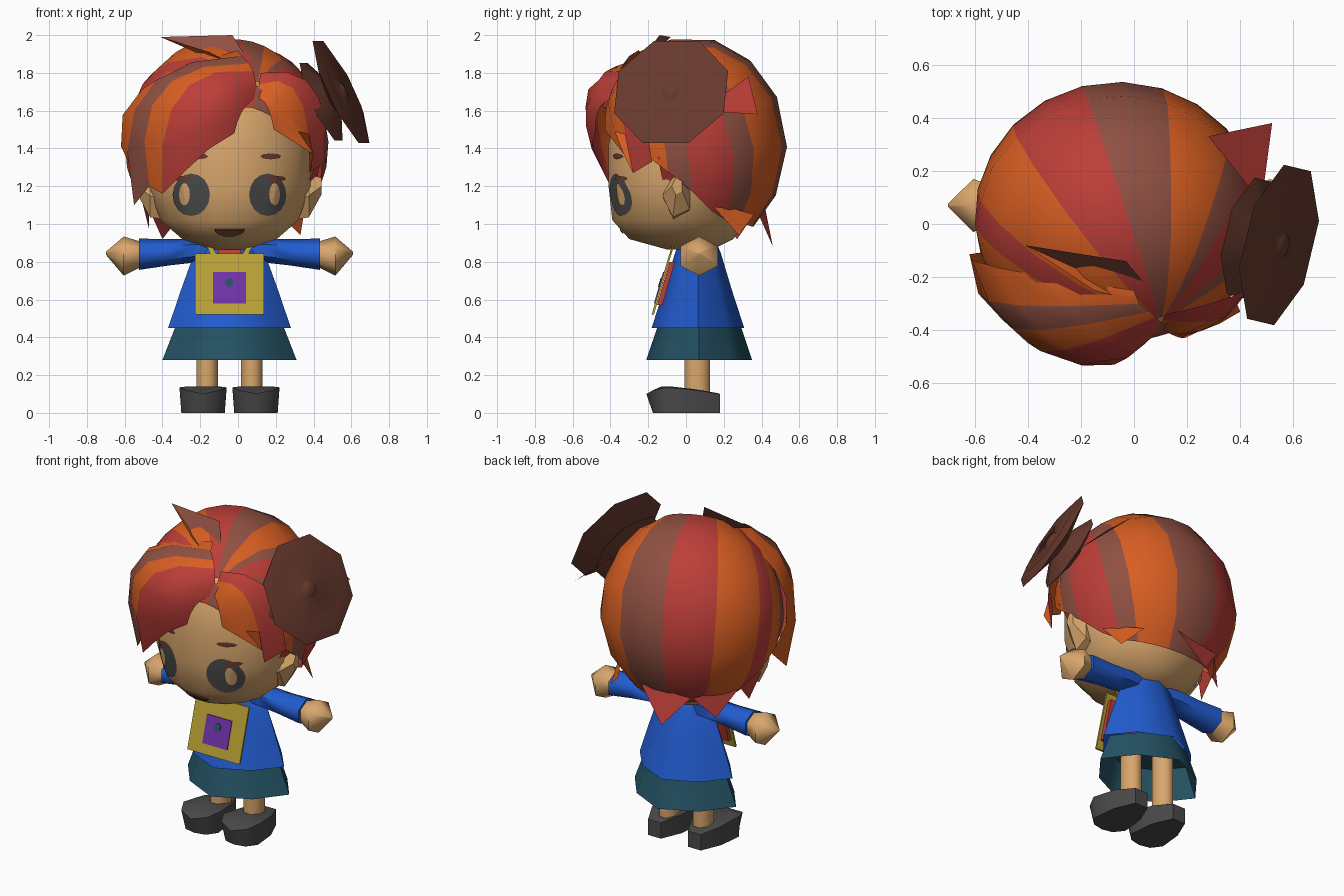
import bpy, bmesh, math
from mathutils import Vector
from mathutils.bvhtree import BVHTree

if "Cube" in bpy.data.objects:
    bpy.data.objects.remove(bpy.data.objects["Cube"])

CX = -0.045                      # body centre line
HEAD = Vector((-0.06, 0.03, 1.40))


def material(name, rgb):
    m = bpy.data.materials.new(name)
    lin = [((c / 255 + 0.055) / 1.055) ** 2.4 for c in rgb]
    m.diffuse_color = (*lin, 1)
    m.use_nodes = True
    m.node_tree.nodes["Principled BSDF"].inputs["Base Color"].default_value = m.diffuse_color
    return m


SKIN = material("skin", (216, 166, 108))
RED = material("hair red", (188, 62, 56))
ORANGE = material("hair orange", (216, 94, 34))
BROWN = material("hair brown", (144, 80, 66))
DARK = material("dark brown", (104, 58, 46))
BLUE = material("shirt blue", (34, 92, 208))
TEAL = material("skirt teal", (36, 82, 100))
GREY = material("charcoal", (74, 74, 74))
YELLOW = material("bag yellow", (184, 160, 52))
PURPLE = material("purple", (112, 50, 168))


def build(name, verts, faces, mats, idx=None, smooth=40, outward=None):
    """Mesh object; open sheets are turned to face away from 'outward'."""
    bm = bmesh.new()
    vs = [bm.verts.new(v) for v in verts]
    for i, f in enumerate(faces):
        bm.faces.new([vs[j] for j in f]).material_index = idx[i] if idx else 0
    bm.normal_update()
    if outward is None:
        bmesh.ops.recalc_face_normals(bm, faces=bm.faces)
    else:
        for f in bm.faces:
            if f.normal.dot(f.calc_center_median() - outward) < 0:
                f.normal_flip()
    me = bpy.data.meshes.new(name)
    bm.to_mesh(me)
    bm.free()
    for m in mats:
        me.materials.append(m)
    ob = bpy.data.objects.new(name, me)
    bpy.context.collection.objects.link(ob)
    if smooth:
        bpy.ops.object.select_all(action="DESELECT")
        ob.select_set(True)
        bpy.context.view_layer.objects.active = ob
        bpy.ops.object.shade_smooth_by_angle(angle=math.radians(smooth))
    return ob


def loft(name, rings, mat, caps=(True, True), smooth=40):
    n = len(rings[0])
    verts = [v for r in rings for v in r]
    faces = [(i * n + j, i * n + (j + 1) % n, (i + 1) * n + (j + 1) % n, (i + 1) * n + j)
             for i in range(len(rings) - 1) for j in range(n)]
    if caps[0]:
        faces.append(tuple(range(n)))
    if caps[1]:
        faces.append(tuple(range(len(verts) - n, len(verts))))
    return build(name, verts, faces, [mat], smooth=smooth)


def ring(n, c, ra, rb, u=(1, 0, 0), v=(0, 1, 0)):
    """Polygon ring with flat sides whose half widths are ra and rb."""
    k = 1 / math.cos(math.pi / n)
    c, u, v = Vector(c), Vector(u), Vector(v)
    return [c + u * (ra * k * math.cos(a)) + v * (rb * k * math.sin(a))
            for a in (math.tau * (i + 0.5) / n for i in range(n))]


# Head: rows of height, half width, front and back depth
rows = [(0.865, 0.09, -0.10, 0.14), (0.92, 0.25, -0.30, 0.25), (1.02, 0.365, -0.39, 0.32),
        (1.2, 0.43, -0.41, 0.37), (1.42, 0.43, -0.41, 0.38), (1.62, 0.36, -0.37, 0.34),
        (1.8, 0.2, -0.22, 0.24)]
head = loft("head", [ring(16, (CX, (f + b) / 2, z), w, (b - f) / 2) for z, w, f, b in rows], SKIN, smooth=50)
tree = BVHTree.FromPolygons([v.co for v in head.data.vertices], [p.vertices[:] for p in head.data.polygons])


def face_patch(name, outline, mat, off):
    """Thin painted patch laid on the face; outline is a list of (x, z)."""
    n = len(outline)
    mx, mz = sum(p[0] for p in outline) / n, sum(p[1] for p in outline) / n
    verts = []
    for t in (0.02, 0.35, 0.7, 1):
        for x, z in outline:
            hit, nor, _, _ = tree.ray_cast(Vector((mx + (x - mx) * t, -2, mz + (z - mz) * t)), Vector((0, 1, 0)))
            verts.append(hit + nor * off)
    faces = [(i * n + j, i * n + (j + 1) % n, (i + 1) * n + (j + 1) % n, (i + 1) * n + j)
             for i in range(3) for j in range(n)] + [tuple(range(n))]
    build(name, verts, faces, [mat], smooth=50, outward=HEAD)


def oval(x, z, rx, rz, n=16):
    return [(x + rx * math.cos(math.tau * i / n), z + rz * math.sin(math.tau * i / n)) for i in range(n)]


# Face details, ears
for s, side, brow in ((-1, "left", 0.165), (1, "right", 0.215)):
    ex = CX + s * 0.2
    face_patch(side + "_eye", oval(ex, 1.155, 0.098, 0.112), GREY, 0.005)
    face_patch(side + "_lash", oval(ex + s * 0.045, 1.24, 0.05, 0.014, 8), DARK, 0.008)
    face_patch(side + "_eye_light", oval(ex + s * 0.034, 1.158, 0.027, 0.058), SKIN, 0.009)
    face_patch(side + "_brow", oval(CX + s * brow, 1.358, 0.055, 0.016, 8), DARK, 0.006)
    loft(side + "_ear", [ring(5, (CX + s * x, -0.045, z), r, r * 1.5, (0, 1, 0), (0, 0, 1))
                         for x, z, r in ((0.34, 1.12, 0.055), (0.42, 1.15, 0.065), (0.487, 1.2, 0.025))],
         SKIN, smooth=30)
face_patch("mouth", [(CX - 0.08 * math.cos(math.pi * i / 8), 0.978 - 0.042 * math.sin(math.pi * i / 8))
                     for i in range(9)], DARK, 0.006)

# Hair cap: striped shell sweeping from the parting over to the hairline
RAD = Vector((0.54, 0.505, 0.57))
CEN = Vector((-0.06, 0.03, 1.42))
PART = Vector((0.29, -0.76, 0.53)).normalized()
LINE = [(-0.6, 1.72), (-0.42, 1.62), (-0.3, 1.45), (0.0, 1.2), (0.2, 1.03), (0.6, 0.97)]


def hairline(y):
    for (a, za), (b, zb) in zip(LINE, LINE[1:]):
        if y <= b:
            return za + (zb - za) * (y - a) / (b - a)
    return LINE[-1][1]


SEG, ROW = 24, 8
STRIPES = "rrboobbrrooroborbrrbooob"
verts, faces, idx = [], [], []
for i in range(SEG):
    c, s = math.cos(math.tau * i / SEG), math.sin(math.tau * i / SEG)
    rz = (hairline(CEN.y + 0.47 * s) - CEN.z) / RAD.z
    k = math.sqrt(max(0.1, 1 - rz * rz))
    end = Vector((c * k, s * k, rz))
    mid = Vector((c * 0.8, s * 0.8, 0.62 + 0.4 * s))
    for j in range(ROW + 1):
        t = max(j / ROW, 0.02)
        d = (PART * (1 - t) ** 2 + mid * 2 * t * (1 - t) + end * t * t).normalized()
        verts.append(CEN + Vector((d.x * RAD.x, d.y * RAD.y, d.z * RAD.z)))
for i in range(SEG):
    a, b = i * (ROW + 1), (i + 1) % SEG * (ROW + 1)
    for j in range(ROW):
        faces.append((a + j, b + j, b + j + 1, a + j + 1))
        idx.append("rob".index(STRIPES[i]))
build("hair_cap", verts, faces, [RED, ORANGE, BROWN], idx, 35, CEN)


def fringe(name, locks, colours):
    """Fan of striped locks; each lock edge is root, bend and tip."""
    vs, fs, ix, n = [], [], [], 6
    for r, m, e in locks:
        r, m, e = Vector(r), Vector(m), Vector(e)
        ctrl = m * 2 - (r + e) / 2
        for j in range(n):
            t = j / (n - 1)
            vs.append(r * (1 - t) ** 2 + ctrl * 2 * t * (1 - t) + e * t * t)
    for i, col in enumerate(colours):
        for j in range(n - 1):
            fs.append((i * n + j, (i + 1) * n + j, (i + 1) * n + j + 1, i * n + j + 1))
            ix.append("rob".index(col))
    build(name, vs, fs, [RED, ORANGE, BROWN], ix, 35, HEAD + Vector((0, 0.1, 0)))


fringe("left_fringe", [
    ((0.10, -0.39, 1.66), (0.03, -0.46, 1.61), (-0.02, -0.48, 1.48)),
    ((0.10, -0.37, 1.72), (-0.05, -0.52, 1.64), (-0.15, -0.50, 1.40)),
    ((0.09, -0.36, 1.77), (-0.16, -0.53, 1.67), (-0.28, -0.44, 1.28)),
    ((0.08, -0.35, 1.81), (-0.31, -0.48, 1.68), (-0.40, -0.38, 1.16)),
    ((0.06, -0.33, 1.85), (-0.41, -0.40, 1.70), (-0.47, -0.30, 1.20)),
    ((0.02, -0.30, 1.89), (-0.50, -0.30, 1.69), (-0.55, -0.22, 1.10)),
    ((0.00, -0.25, 1.92), (-0.57, -0.15, 1.65), (-0.53, -0.10, 1.22))], "rrrobo")
fringe("right_fringe", [
    ((0.10, -0.39, 1.66), (0.15, -0.42, 1.63), (0.19, -0.43, 1.50)),
    ((0.11, -0.37, 1.70), (0.22, -0.41, 1.62), (0.40, -0.33, 1.37)),
    ((0.11, -0.36, 1.74), (0.32, -0.36, 1.68), (0.38, -0.28, 1.27)),
    ((0.12, -0.34, 1.80), (0.40, -0.26, 1.72), (0.46, -0.18, 1.33))], "oor")


def flap(name, pts, mat):
    build(name, pts, [tuple(range(len(pts)))], [mat], smooth=0, outward=HEAD)


# Loose locks: crown blade, side tuft and nape points
flap("crown_lock", [(-0.41, -0.08, 1.99), (-0.03, -0.14, 2.0), (0.12, -0.32, 1.76)], BROWN)
flap("crown_lock_side", [(-0.41, -0.08, 1.99), (0.12, -0.32, 1.76), (-0.15, -0.25, 1.91)], ORANGE)
flap("side_tuft", [(0.28, 0.33, 1.78), (0.52, 0.38, 1.58), (0.48, 0.08, 1.60)], RED)
for name, a, b, tip, mat in (
        ("nape_lock", (-0.30, 0.38, 1.06), (0.02, 0.42, 1.08), (-0.15, 0.46, 0.88), RED),
        ("left_nape_lock", (-0.48, 0.12, 1.10), (-0.30, 0.36, 1.05), (-0.40, 0.27, 0.92), RED),
        ("left_side_lock", (-0.54, -0.08, 1.25), (-0.47, 0.15, 1.10), (-0.47, 0.04, 0.97), RED),
        ("right_nape_lock", (0.36, 0.12, 1.12), (0.22, 0.36, 1.05), (0.33, 0.28, 0.94), ORANGE),
        ("right_side_lock", (0.44, -0.15, 1.36), (0.41, 0.05, 1.18), (0.36, -0.12, 1.21), RED)):
    flap(name, [a, b, tip], mat)

# Side bun: eight-sided spool tilted up and forward
axis = Vector((0.88, -0.21, 0.42)).normalized()
bu = axis.cross(Vector((0, 0, 1))).normalized()
bv = bu.cross(axis)
bun_c = Vector((0.55, -0.08, 1.70))
bun = [(-0.17, 0.06), (-0.125, 0.225), (-0.06, 0.10), (-0.005, 0.298), (0.018, 0.215),
       (0.004, 0.055), (0.018, 0.04), (0.024, 0.01)]
loft("hair_bun", [ring(8, bun_c + axis * t, r, r, bu, bv) for t, r in bun], DARK, smooth=50)


def garment(z, a, b, cy):
    """Eight-point hem: full reach on the axes, pulled in on the diagonals."""
    return [Vector((CX + a * p, cy + b * q, z)) for p, q in
            ((1, 0), (0.62, 0.62), (0, 1), (-0.62, 0.62), (-1, 0), (-0.62, -0.62), (0, -1), (0.62, -0.62))]


# Neck, shirt and skirt
loft("neck", [ring(8, (CX, 0.05, z), 0.07, 0.06) for z in (0.8, 0.98)], SKIN)
loft("collar", [ring(8, (CX, 0.05, z), r, r) for z, r in ((0.88, 0.105), (0.915, 0.085))], RED)
loft("shirt", [garment(z, a, b, 0.063) for z, a, b in
               ((0.45, 0.325, 0.245), (0.65, 0.257, 0.18), (0.85, 0.185, 0.12), (0.92, 0.12, 0.09))],
     BLUE, (False, True), 60)
loft("skirt", [garment(z, a, b, 0.07) for z, a, b in ((0.28, 0.355, 0.28), (0.46, 0.285, 0.22))],
     TEAL, (False, True), 60)

# Arms, hands, legs and shoes
for s, side in ((-1, "left"), (1, "right")):
    def limb(name, spec, mat):
        loft(side + name, [ring(6, (CX + s * x, 0.07, z), b, r, (0, 1, 0), (0, 0, 1))
                           for x, z, b, r in spec], mat, smooth=65)
    limb("_sleeve", [(0.08, 0.86, 0.06, 0.05), (0.18, 0.86, 0.075, 0.055), (0.32, 0.85, 0.075, 0.06),
                     (0.48, 0.84, 0.085, 0.072)], BLUE)
    limb("_hand", [(0.46, 0.84, 0.06, 0.055), (0.56, 0.83, 0.1, 0.09), (0.655, 0.845, 0.006, 0.006)], SKIN)
    lx = CX + s * 0.118
    loft(side + "_leg", [ring(8, (lx, 0.06, z), r, r + 0.012) for z, r in ((0.08, 0.056), (0.5, 0.056))],
         SKIN, smooth=60)
    fx = CX + s * 0.14
    sole = [(0.045, 0.18, 0), (0.10, 0.05, 0), (0.115, -0.10, 0), (0.07, -0.16, 0), (0, -0.175, 0)]
    rim = [(0.045, 0.18, 0.10), (0.10, 0.06, 0.12), (0.125, -0.10, 0.135), (0.09, -0.175, 0.12), (0, -0.21, 0.10)]
    top = [(0.035, 0.165, 0.105), (0.07, 0.05, 0.125), (0.085, -0.08, 0.14), (0.05, -0.12, 0.14), (0, -0.13, 0.14)]
    loft(side + "_shoe", [[(fx + x, y, z) for x, y, z in h] + [(fx - x, y, z) for x, y, z in h[3::-1]]
                          for h in (sole, rim, top)], GREY, smooth=50)


# Chest bag: tilted plate with lining, patch, badge and straps
def plate(name, outline, off, thick, mat):
    loft(name, [[(CX + x, -0.17 + (z - 0.52) * 0.29 - o, z) for x, z in outline]
                for o in (off, off + thick)], mat, smooth=0)


def box(x, z0, z1):
    return [(-x, z0), (x, z0), (x, z1), (-x, z1)]


plate("bag", box(0.183, 0.52, 0.845), 0, 0.012, YELLOW)
plate("bag_lining", box(0.165, 0.57, 0.80), -0.03, 0.028, RED)
plate("bag_patch", box(0.087, 0.58, 0.745), 0.012, 0.005, PURPLE)
plate("bag_badge", oval(0, 0.69, 0.022, 0.024, 8), 0.017, 0.004, TEAL)
plate("neck_scarf", box(0.06, 0.845, 0.875), 0, 0.004, RED)
for s, side in ((-1, "left"), (1, "right")):
    plate(side + "_strap", [(s * 0.10, 0.84), (s * 0.07, 0.84), (s * 0.105, 0.91), (s * 0.135, 0.91)],
          0, 0.01, YELLOW)
